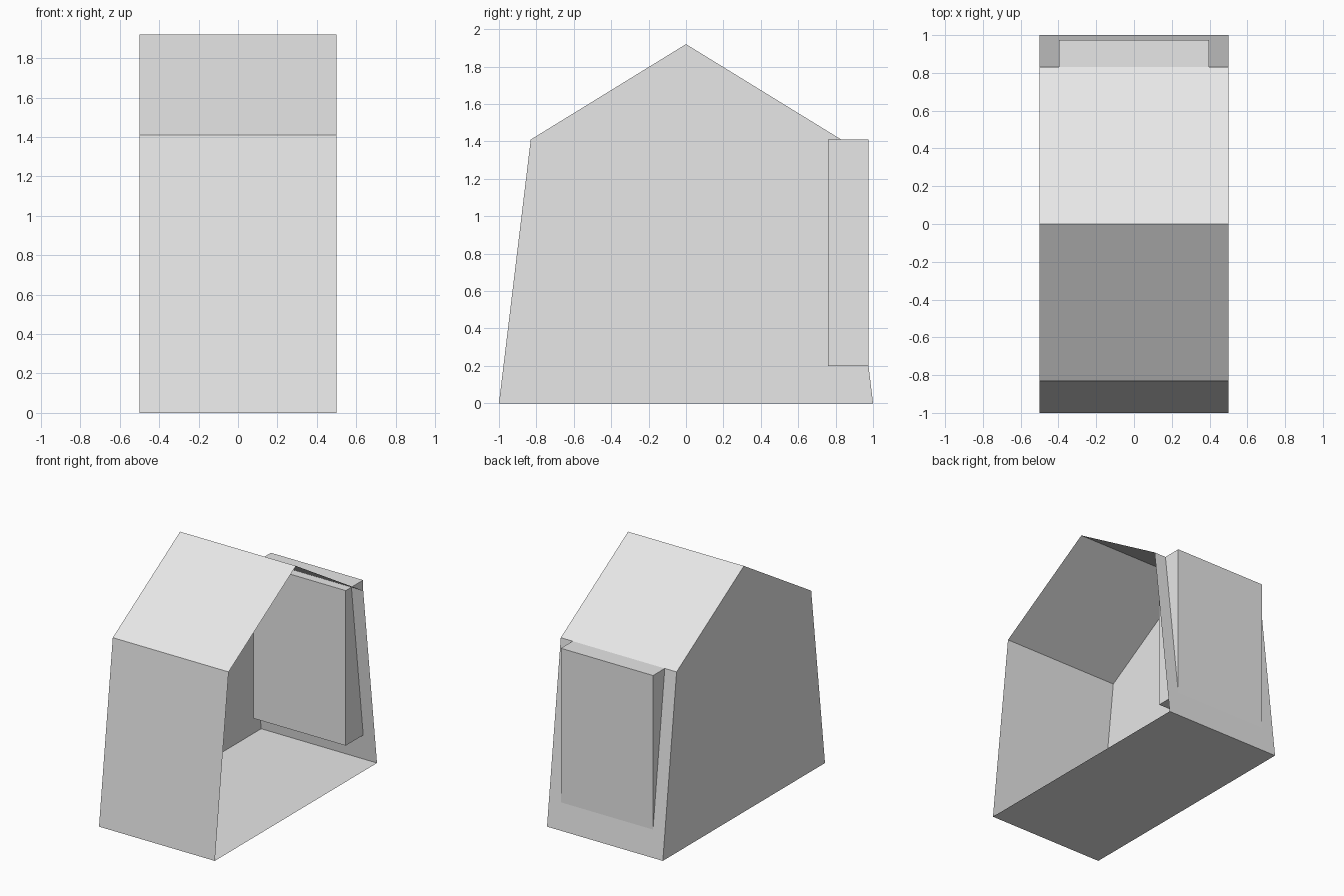
import bpy, bmesh

if "Cube" in bpy.data.objects:
    bpy.data.objects.remove(bpy.data.objects["Cube"])

grey = bpy.data.materials.new("plain_grey")
grey.diffuse_color = (0.8, 0.8, 0.8, 1)
grey.use_nodes = True
grey.node_tree.nodes["Principled BSDF"].inputs["Base Color"].default_value = grey.diffuse_color


def finish(name, bm):
    mesh = bpy.data.meshes.new(name)
    bm.to_mesh(mesh)
    bm.free()
    mesh.materials.append(grey)
    obj = bpy.data.objects.new(name, mesh)
    bpy.context.collection.objects.link(obj)
    return obj


# House shell: gabled (y, z) profile swept along x, closed at -x, open at +x
profile = [(-1, 0), (1, 0), (0.83, 1.41), (0, 1.92), (-0.83, 1.41)]
bm = bmesh.new()
left = [bm.verts.new((-0.5, y, z)) for y, z in profile]
right = [bm.verts.new((0.5, y, z)) for y, z in profile]
bm.faces.new(left[::-1])
for i in range(len(profile)):
    j = (i + 1) % len(profile)
    bm.faces.new((left[i], left[j], right[j], right[i]))
finish("house_shell", bm)

# Upright door box passing through the sloping back wall
bm = bmesh.new()
bmesh.ops.create_cube(bm, size=1)
bmesh.ops.scale(bm, vec=(0.796, 0.215, 1.21), verts=bm.verts)
bmesh.ops.translate(bm, vec=(0, 0.8675, 0.805), verts=bm.verts)
finish("door_box", bm)
